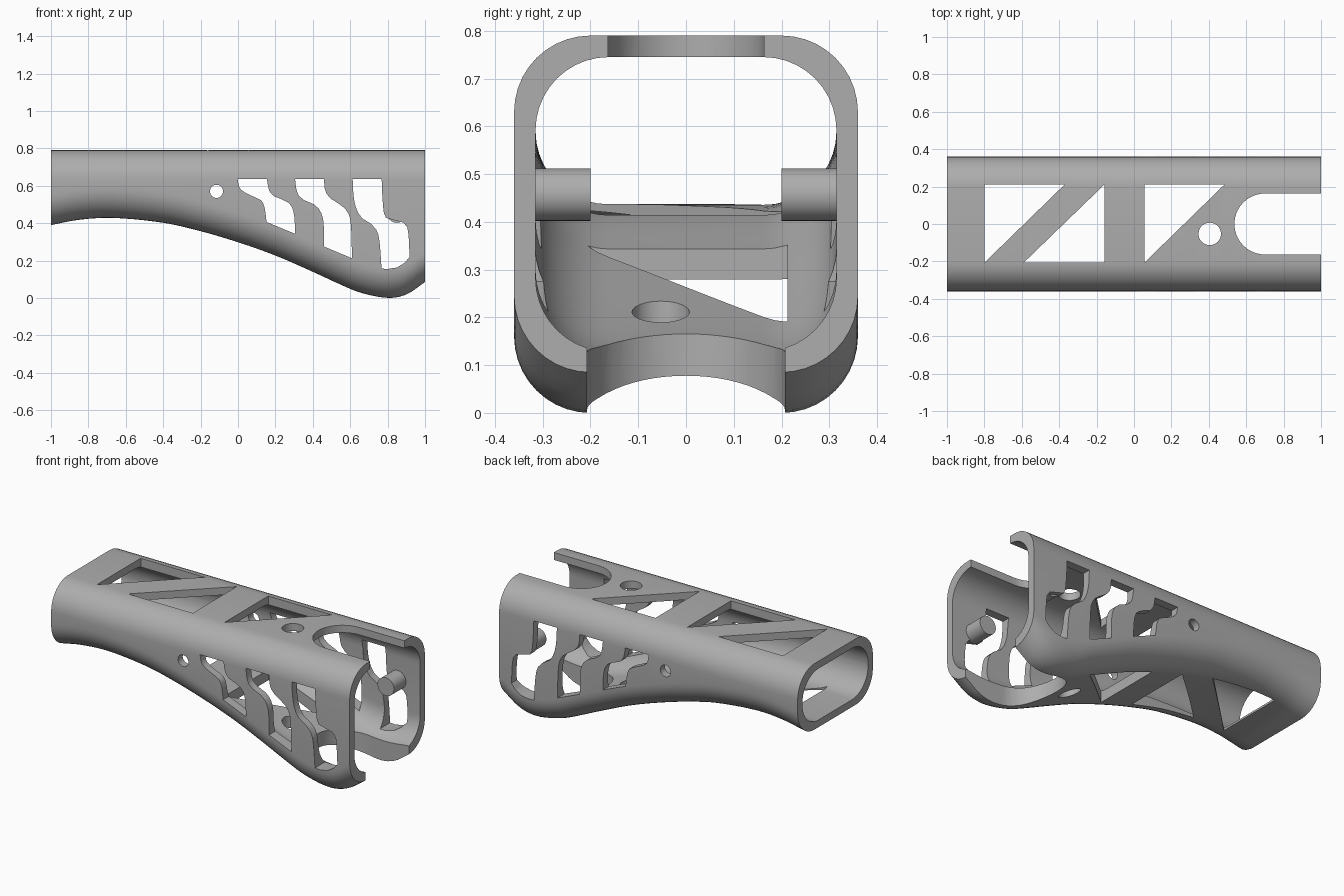
import bpy, bmesh, math
from mathutils import Vector

cube = bpy.data.objects.get("Cube")
if cube:
    bpy.data.objects.remove(cube, do_unlink=True)

grey = bpy.data.materials.new("plain grey")
grey.use_nodes = True
tone = (0.42, 0.42, 0.42, 1)
grey.diffuse_color = tone
grey.node_tree.nodes["Principled BSDF"].inputs["Base Color"].default_value = tone


def add_object(name, bm):
    bmesh.ops.recalc_face_normals(bm, faces=bm.faces)
    mesh = bpy.data.meshes.new(name)
    bm.to_mesh(mesh)
    bm.free()
    mesh.materials.append(grey)
    ob = bpy.data.objects.new(name, mesh)
    bpy.context.scene.collection.objects.link(ob)
    return ob


def curve(points, x):
    """Smooth interpolation of z along x."""
    x = min(max(x, points[0][0]), points[-1][0])
    last = len(points) - 1

    def slope(i):
        a, b = points[max(i - 1, 0)], points[min(i + 1, last)]
        return (b[1] - a[1]) / (b[0] - a[0])

    i = max(k for k in range(last) if points[k][0] <= x)
    (x0, z0), (x1, z1) = points[i], points[i + 1]
    h = x1 - x0
    t = (x - x0) / h
    return ((2*t**3 - 3*t**2 + 1) * z0 + (t**3 - 2*t**2 + t) * h * slope(i)
            + (3*t**2 - 2*t**3) * z1 + (t**3 - t**2) * h * slope(i + 1))


def loft(name, bottom, top, half, radius, end, steps=56, seg=10):
    """Rounded rectangular tube body whose underside follows a curve."""
    bm = bmesh.new()
    rings = []
    for s in range(steps + 1):
        x = end * (2 * s / steps - 1)
        low = curve(bottom, x)
        ring = []
        for k, (sy, sz) in enumerate(((1, 1), (-1, 1), (-1, -1), (1, -1))):
            cy = sy * (half - radius)
            cz = top - radius if sz > 0 else low + radius
            for j in range(seg + 1):
                a = math.pi / 2 * (k + j / seg)
                ring.append(bm.verts.new((x, cy + radius * math.cos(a), cz + radius * math.sin(a))))
        rings.append(ring)
    n = len(rings[0])
    for a, b in zip(rings, rings[1:]):
        for j in range(n):
            bm.faces.new((a[j], a[(j + 1) % n], b[(j + 1) % n], b[j]))
    bm.faces.new(rings[0])
    bm.faces.new(rings[-1])
    return add_object(name, bm)


def prism(name, outline, axis, low, high):
    """Extrude a flat outline along y or z."""
    bm = bmesh.new()
    place = (lambda p, d: (p[0], d, p[1])) if axis == "y" else (lambda p, d: (p[0], p[1], d))
    face = bm.faces.new([bm.verts.new(place(p, low)) for p in outline])
    out = bmesh.ops.extrude_face_region(bm, geom=[face])["geom"]
    shift = Vector(place((0, 0), high - low))
    bmesh.ops.translate(bm, vec=shift, verts=[v for v in out if isinstance(v, bmesh.types.BMVert)])
    return add_object(name, bm)


def circle(cx, cy, r, n=40):
    return [(cx + r * math.cos(math.tau * i / n), cy + r * math.sin(math.tau * i / n)) for i in range(n)]


def slot(cx, r, n=28):
    arc = [math.pi / 2 + math.pi * i / n for i in range(n + 1)]
    return [(cx + r * math.cos(a), r * math.sin(a)) for a in arc] + [(1.1, -r), (1.1, r)]


def smooth_edge(points, n=16):
    """Resample an edge, given downwards, as a soft curve."""
    line = [(-z, x) for x, z in points]
    z0, z1 = line[0][0], line[-1][0]
    zs = [z0 + (z1 - z0) * i / n for i in range(n + 1)]
    return [(curve(line, z), -z) for z in zs]


# Outer body and cavity
outer_floor = [(-1, .39), (-.85, .418), (-.67, .428), (-.4, .402), (-.2, .357), (0, .298), (.2, .227),
               (.4, .14), (.53, .08), (.65, .03), (.8, 0), (.9, .018), (1, .085)]
inner_floor = [(-1, .434), (-.67, .436), (-.4, .435), (-.16, .415), (.05, .345), (.53, .167),
               (.69, .128), (.85, .115), (1, .13)]
body = loft("handguard_shell", outer_floor, .79, .36, .16, 1)
cutters = [loft("cavity_cutter", inner_floor, .745, .315, .153, 1.02)]

# Top and bottom triangles, round hole and end slots
for tri in ([(-.8, .212), (-.37, .212), (-.8, -.207)],
            [(-.157, .212), (-.157, -.207), (-.59, -.207)],
            [(.055, .212), (.485, .212), (.055, -.207)]):
    cutters.append(prism("triangle_cutter", tri, "z", -.1, 1))
cutters.append(prism("round_cutter", circle(.405, -.053, .06), "z", -.1, 1))
cutters.append(prism("top_slot_cutter", slot(.7, .163), "z", .6, 1))
cutters.append(prism("bottom_slot_cutter", slot(.742, .207), "z", -.1, .5))

# Stepped side windows and side pin hole
windows = [
    ([(-.003, .637), (.015, .58), (.07, .547), (.12, .525), (.14, .49), (.153, .406)],
     [(.155, .637), (.165, .58), (.19, .545), (.24, .525), (.28, .50), (.30, .44), (.305, .343)], []),
    ([(.305, .637), (.315, .57), (.34, .53), (.39, .51), (.43, .48), (.455, .42), (.46, .275)],
     [(.46, .637), (.465, .58), (.485, .54), (.53, .51), (.575, .475), (.60, .42), (.61, .212)], []),
    ([(.613, .637), (.62, .53), (.64, .46), (.67, .42), (.72, .39), (.75, .34), (.768, .157)],
     [(.768, .637), (.775, .50), (.79, .43), (.83, .412), (.88, .405), (.905, .38), (.918, .22)],
     [(.89, .187), (.85, .163), (.80, .155)]),
]
for left, right, base in windows:
    outline = smooth_edge(left)[::-1] + smooth_edge(right) + base
    cutters.append(prism("window_cutter", outline, "y", -.5, .5))
cutters.append(prism("pin_hole_cutter", circle(-.115, .57, .035, 32), "y", -.5, .5))

for cutter in cutters:
    cutter.hide_render = True
    mod = body.modifiers.new(cutter.name, "BOOLEAN")
    mod.operation = "DIFFERENCE"
    mod.solver = "EXACT"
    mod.object = cutter

# Bake the cuts and drop the helpers
baked = bpy.data.meshes.new_from_object(body.evaluated_get(bpy.context.evaluated_depsgraph_get()))
body.modifiers.clear()
body.data = baked
for cutter in cutters:
    bpy.data.objects.remove(cutter, do_unlink=True)

# Round bosses inside both side walls
parts = [body]
for side, name in ((1, "left_boss"), (-1, "right_boss")):
    parts.append(prism(name, circle(.85, .457, .055), "y", side * .2, side * .33))

bpy.ops.object.select_all(action="DESELECT")
for ob in parts:
    ob.select_set(True)
bpy.context.view_layer.objects.active = body
bpy.ops.object.shade_smooth_by_angle(angle=math.radians(30))
